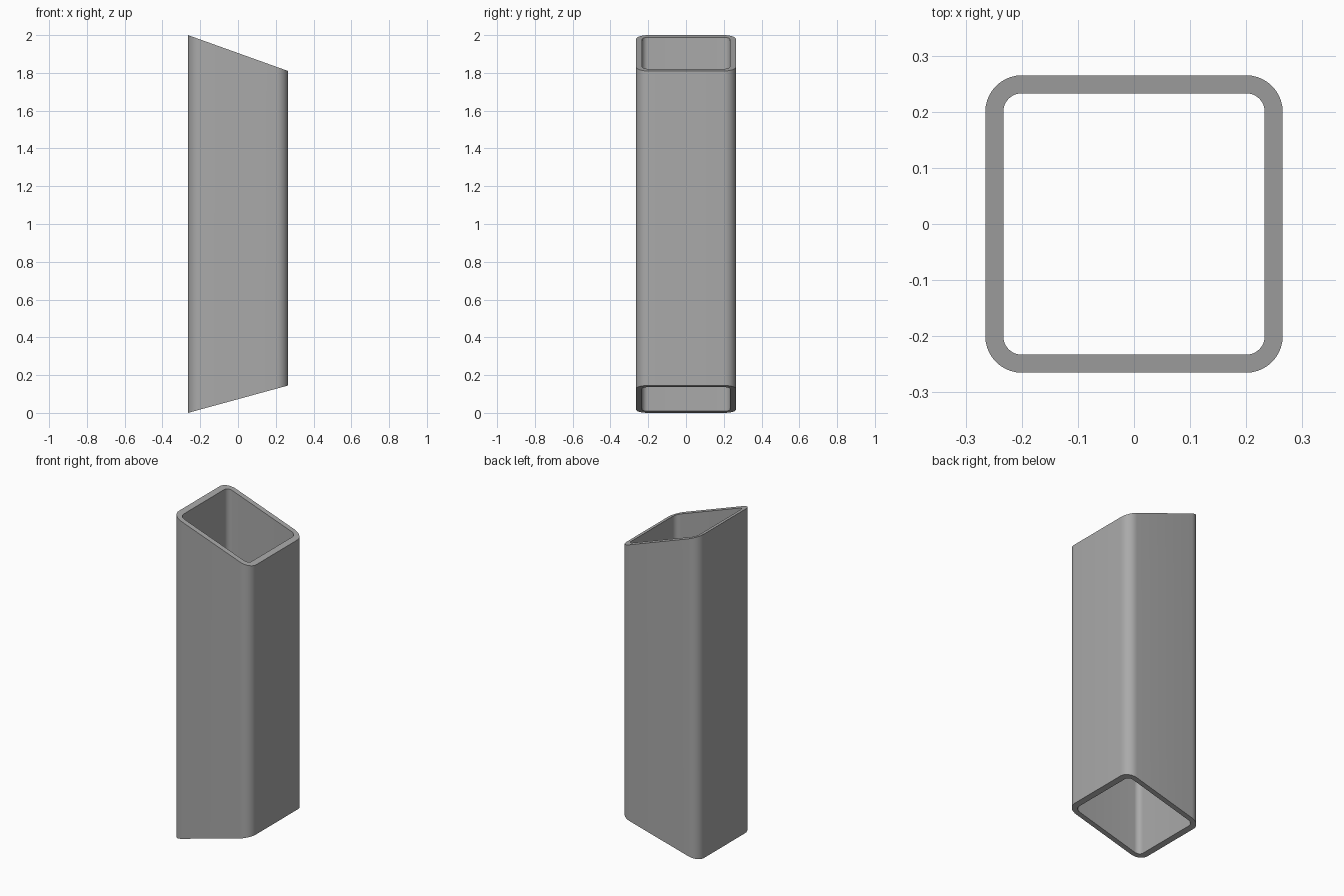
import bpy, bmesh
from math import cos, sin, pi

HALF, WALL, RADIUS = 0.265, 0.032, 0.065
STEPS = 10

cube = bpy.data.objects.get("Cube")
if cube:
    bpy.data.objects.remove(cube, do_unlink=True)

steel = bpy.data.materials.new("grey steel")
steel.use_nodes = True
grey = (0.4, 0.4, 0.4, 1)
steel.diffuse_color = grey
steel.node_tree.nodes["Principled BSDF"].inputs["Base Color"].default_value = grey


def rounded_square(half, radius):
    """Counter-clockwise outline with rounded corners."""
    c = half - radius
    points = []
    for corner, (sx, sy) in enumerate(((1, 1), (-1, 1), (-1, -1), (1, -1))):
        for i in range(STEPS + 1):
            a = (corner + i / STEPS) * pi / 2
            points.append((sx * c + radius * cos(a), sy * c + radius * sin(a)))
    return points


def mitre(x, left_z, right_z):
    """Height of a sloping end cut at x."""
    return left_z + (right_z - left_z) * (x + HALF) / (2 * HALF)


# Square tube: outer and inner walls joined by mitred rims
bm = bmesh.new()
outer = rounded_square(HALF, RADIUS)
inner = rounded_square(HALF - WALL, RADIUS - WALL)
loops = []
for outline, cut in ((outer, (0, 0.145)), (outer, (2, 1.81)),
                     (inner, (2, 1.81)), (inner, (0, 0.145))):
    loops.append([bm.verts.new((x, y, mitre(x, *cut))) for x, y in outline])
n = len(outer)
for k in range(4):
    a, b = loops[k], loops[(k + 1) % 4]
    for i in range(n):
        j = (i + 1) % n
        bm.faces.new((a[i], a[j], b[j], b[i]))

mesh = bpy.data.meshes.new("mitred_square_tube")
bm.to_mesh(mesh)
bm.free()
mesh.materials.append(steel)
tube = bpy.data.objects.new("mitred_square_tube", mesh)
bpy.context.collection.objects.link(tube)

# Smooth corners, crisp rims
bpy.ops.object.select_all(action='DESELECT')
tube.select_set(True)
bpy.context.view_layer.objects.active = tube
bpy.ops.object.shade_smooth_by_angle(angle=pi / 6)
